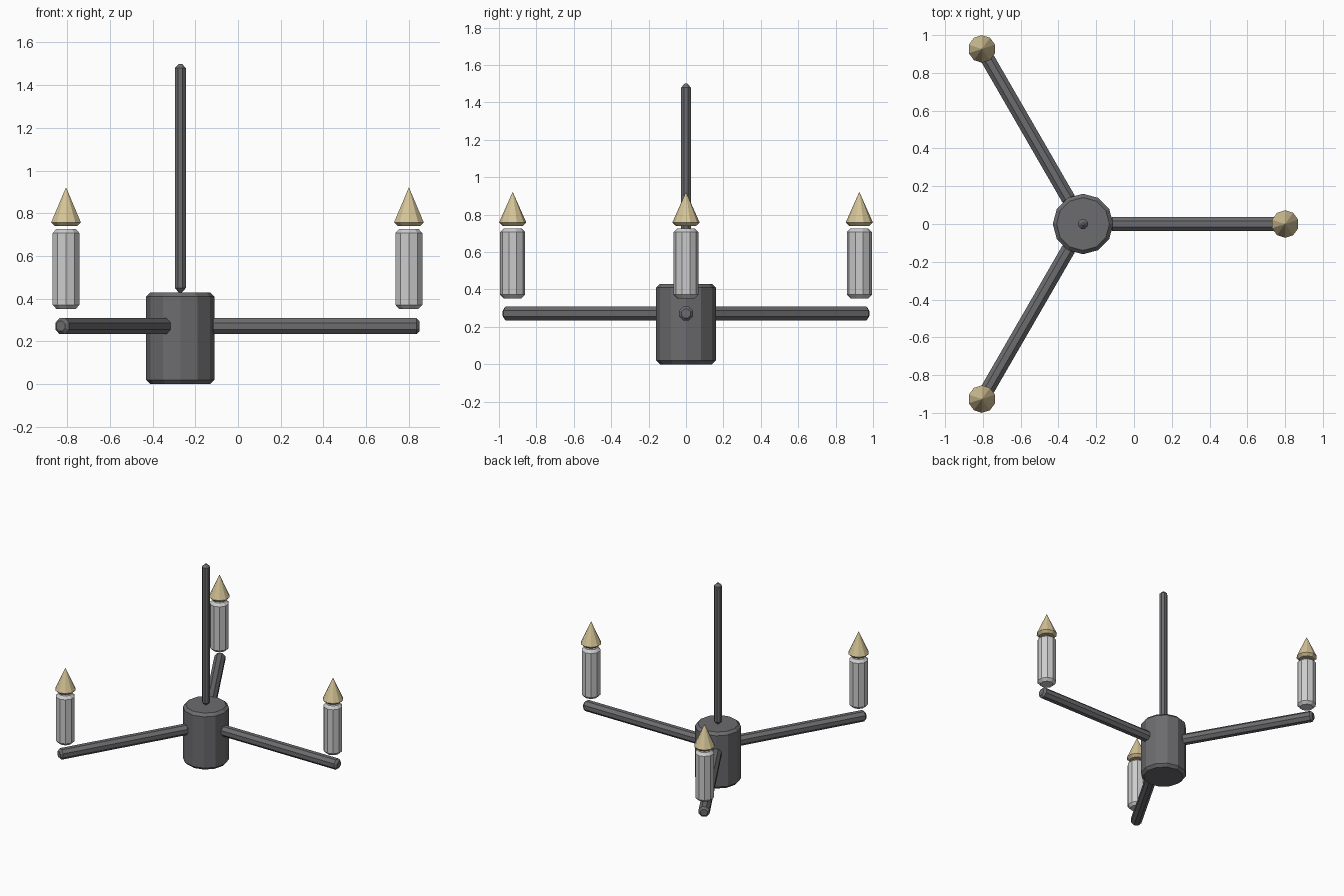
import bpy
from math import cos, sin, pi, radians
from mathutils import Matrix

if "Cube" in bpy.data.objects:
    bpy.data.objects.remove(bpy.data.objects["Cube"])

HUB_X = -0.27


def material(name, color):
    m = bpy.data.materials.new(name)
    m.diffuse_color = (*color, 1)
    m.use_nodes = True
    m.node_tree.nodes["Principled BSDF"].inputs["Base Color"].default_value = m.diffuse_color
    return m


METAL = material("dark_metal", (0.15, 0.15, 0.16))
WAX = material("wax", (0.85, 0.85, 0.83))
GLOW = material("flame_tan", (0.66, 0.55, 0.31))


def lathe(name, sides, profile, mat, matrix, phase=0.0):
    """Flat-shaded closed solid from (radius, height) points, bottom to top."""
    verts, faces, rings = [], [], []
    for r, z in profile:
        n = 1 if r == 0 else sides
        rings.append([len(verts) + i for i in range(n)])
        for i in range(n):
            a = phase + 2 * pi * i / sides
            verts.append((r * cos(a), r * sin(a), z))
    for lo, hi in zip(rings, rings[1:]):
        for i in range(sides):
            j = (i + 1) % sides
            if len(hi) == 1:
                faces.append((lo[i], lo[j], hi[0]))
            else:
                faces.append((lo[i], lo[j], hi[j], hi[i]))
    faces.append(rings[0][::-1])
    if len(rings[-1]) > 1:
        faces.append(rings[-1])
    mesh = bpy.data.meshes.new(name)
    mesh.from_pydata(verts, [], faces)
    mesh.materials.append(mat)
    obj = bpy.data.objects.new(name, mesh)
    obj.matrix_world = matrix
    bpy.context.collection.objects.link(obj)
    return obj


def rod_profile(r, z0, z1, c):
    """Cylinder profile with both rims chamfered by c."""
    return [(r - c, z0), (r, z0 + c), (r, z1 - c), (r - c, z1)]


centre = Matrix.Translation((HUB_X, 0, 0))

# Central hub and hanging stem
lathe("hub", 12, rod_profile(0.16, 0.0, 0.43, 0.02), METAL, centre)
lathe("stem", 8, rod_profile(0.028, 0.43, 1.50, 0.02), METAL, centre, pi / 8)

# Three arms, each with a floating candle and flame
for k in range(3):
    ang = radians(120 * k)
    lay_flat = (Matrix.Translation((HUB_X, 0, 0.272)) @ Matrix.Rotation(ang, 4, 'Z')
                @ Matrix.Rotation(pi / 2, 4, 'Y'))
    lathe(f"arm_{k + 1}", 8, rod_profile(0.0405, 0.14, 1.12, 0.015),
          METAL, lay_flat, pi / 8)

    tip = Matrix.Translation((HUB_X + 1.07 * cos(ang), 1.07 * sin(ang), 0))
    lathe(f"candle_{k + 1}", 10, rod_profile(0.067, 0.352, 0.727, 0.02),
          WAX, tip, pi / 2)
    lathe(f"flame_{k + 1}", 10, [(0.054, 0.74), (0.073, 0.758), (0, 0.922)],
          GLOW, tip, pi / 2)
